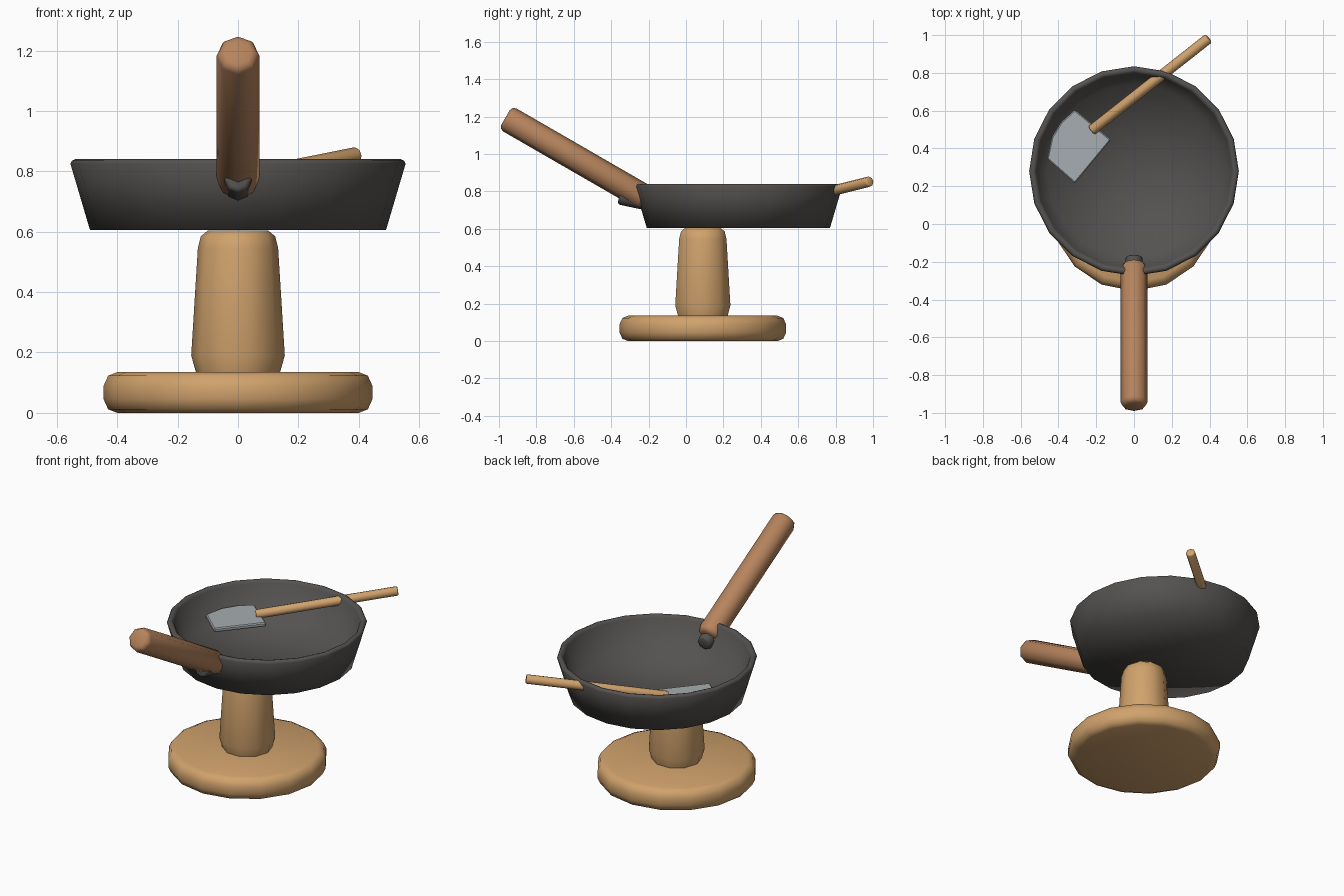
import bpy, bmesh, math
from mathutils import Vector

if "Cube" in bpy.data.objects:
    bpy.data.objects.remove(bpy.data.objects["Cube"])


def material(name, rgb):
    m = bpy.data.materials.new(name)
    m.diffuse_color = (*rgb, 1)
    m.use_nodes = True
    m.node_tree.nodes["Principled BSDF"].inputs["Base Color"].default_value = m.diffuse_color
    return m


WOOD = material("light_wood", (0.63, 0.36, 0.15))
GRIP = material("dark_wood", (0.47, 0.23, 0.11))
IRON = material("iron", (0.09, 0.085, 0.08))
STEEL = material("steel", (0.38, 0.42, 0.44))


def finish(name, bm, mat, angle):
    bmesh.ops.recalc_face_normals(bm, faces=bm.faces)
    me = bpy.data.meshes.new(name)
    bm.to_mesh(me)
    bm.free()
    me.materials.append(mat)
    ob = bpy.data.objects.new(name, me)
    bpy.context.collection.objects.link(ob)
    bpy.context.view_layer.objects.active = ob
    ob.select_set(True)
    bpy.ops.object.shade_smooth_by_angle(angle=math.radians(angle))
    ob.select_set(False)
    return ob


def lathe(name, profile, sides, mat, angle=50):
    """Spin (radius, z) points about local z; radius 0 closes to a centre point."""
    bm = bmesh.new()
    rings = []
    for r, z in profile:
        if r == 0:
            rings.append([bm.verts.new((0, 0, z))] * sides)
        else:
            rings.append([bm.verts.new((r * math.cos(math.tau * i / sides),
                                        r * math.sin(math.tau * i / sides), z))
                          for i in range(sides)])
    for a, b in zip(rings, rings[1:]):
        for i in range(sides):
            j = (i + 1) % sides
            bm.faces.new(list(dict.fromkeys((a[i], a[j], b[j], b[i]))))
    return finish(name, bm, mat, angle)


def rod(name, start, end, r, bevel, sides, mat):
    """Bevelled round bar between two points."""
    start, end = Vector(start), Vector(end)
    d = end - start
    n = d.length
    k = bevel * 0.3
    ob = lathe(name, [(0, 0), (r - bevel, 0), (r - k, k), (r, bevel), (r, n - bevel),
                      (r - k, n - k), (r - bevel, n), (0, n)], sides, mat)
    ob.location = start
    ob.rotation_mode = 'QUATERNION'
    ob.rotation_quaternion = d.to_track_quat('Z', 'Y')
    return ob


# stand
base = lathe("stand_base", [(0, 0), (0.40, 0), (0.43, 0.012), (0.445, 0.045), (0.445, 0.09),
                            (0.43, 0.123), (0.40, 0.135), (0, 0.135)], 16, WOOD)
post = lathe("stand_post", [(0, 0.13), (0.138, 0.13), (0.155, 0.19), (0.133, 0.545),
                            (0.123, 0.585), (0.10, 0.604), (0, 0.604)], 10, WOOD)
base.location.y = post.location.y = 0.09

# pan: thin-walled, fully smooth like cast iron
pan = lathe("pan", [(0, 0.605), (0.49, 0.605), (0.555, 0.825), (0.55, 0.835), (0.54, 0.84),
                    (0.527, 0.837), (0.518, 0.825), (0.462, 0.64), (0, 0.64)], 20, IRON, 180)
pan.location.y = 0.28

# pan handle and its iron connector
rod("pan_handle", (0, -0.213, 0.761), (0, -0.965, 1.195), 0.071, 0.026, 8, GRIP)
rod("handle_connector", (0, -0.17, 0.735), (0, -0.357, 0.775), 0.045, 0.014, 8, IRON)

# spatula
rod("spatula_handle", (-0.225, 0.495, 0.73), (0.395, 0.983, 0.853), 0.028, 0.008, 8, WOOD)
outline = [(-0.313, 0.605), (-0.385, 0.54), (-0.435, 0.46), (-0.46, 0.345), (-0.313, 0.215),
           (-0.122, 0.446)]
bm = bmesh.new()
face = bm.faces.new([bm.verts.new((x, y, 0.70)) for x, y in outline])
top = bmesh.ops.extrude_face_region(bm, geom=[face])["geom"]
bmesh.ops.translate(bm, vec=(0, 0, 0.025), verts=[v for v in top if isinstance(v, bmesh.types.BMVert)])
bmesh.ops.bevel(bm, geom=bm.edges[:], offset=0.006, segments=1, affect='EDGES')
finish("spatula_blade", bm, STEEL, 30)
